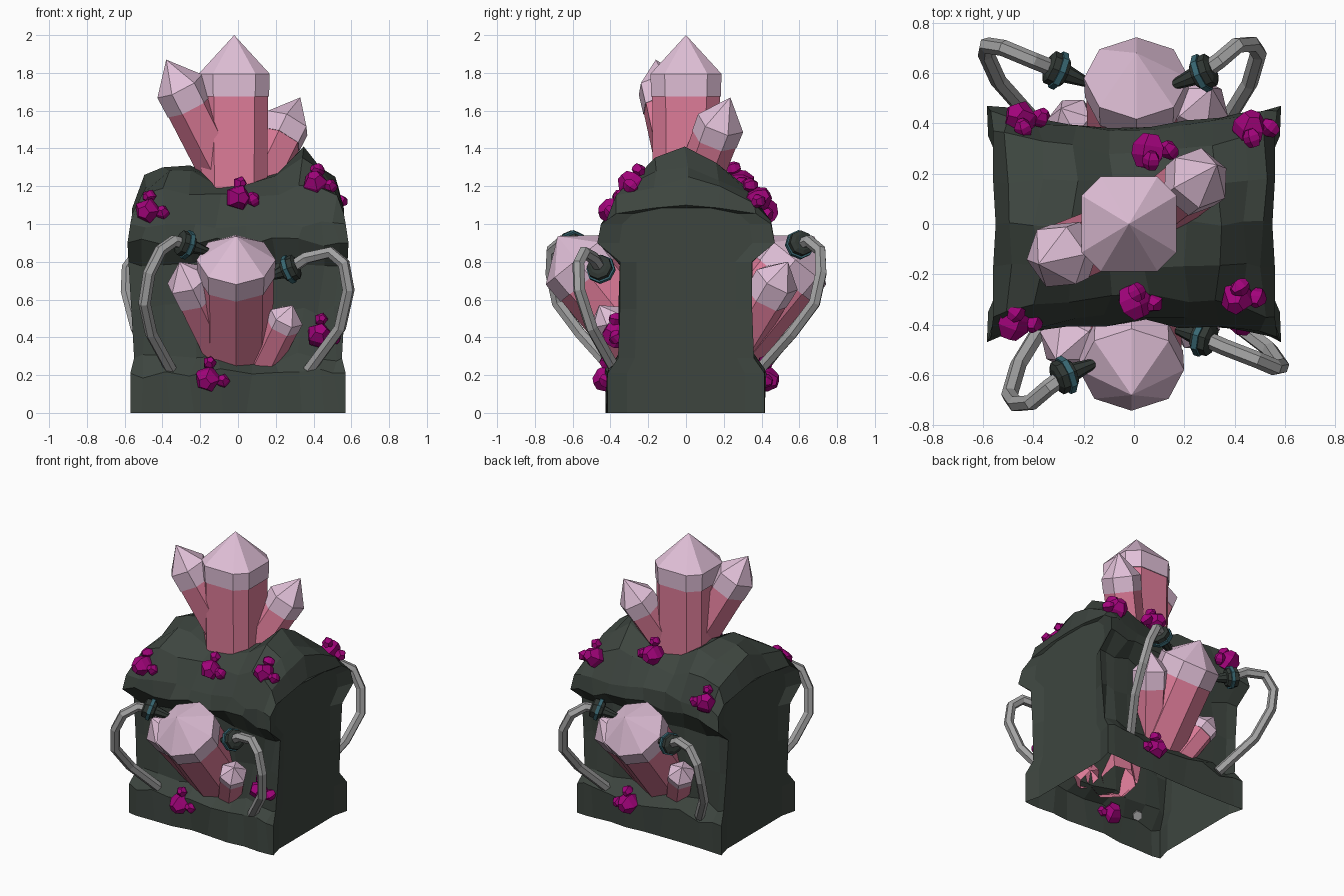
import bpy, bmesh, math, random
from mathutils import Vector, Matrix

if "Cube" in bpy.data.objects:
    bpy.data.objects.remove(bpy.data.objects["Cube"])

random.seed(4)


def material(name, r, g, b):
    m = bpy.data.materials.new(name)
    lin = [(c / 255 / 12.92) if c < 11 else ((c / 255 + 0.055) / 1.055) ** 2.4 for c in (r, g, b)]
    m.diffuse_color = (*lin, 1)
    m.use_nodes = True
    m.node_tree.nodes["Principled BSDF"].inputs["Base Color"].default_value = m.diffuse_color
    return m


ROCK = material("dark green rock", 61, 69, 63)
PINK = material("crystal pink", 222, 124, 153)
PALE = material("crystal pale tip", 225, 192, 216)
MAGENTA = material("magenta shard", 162, 3, 123)
GREY = material("hose grey", 163, 163, 163)
DARK = material("connector dark", 49, 56, 52)
TEAL = material("connector teal", 56, 103, 114)


def finish(bm, name, mats):
    bmesh.ops.recalc_face_normals(bm, faces=bm.faces)
    me = bpy.data.meshes.new(name)
    bm.to_mesh(me)
    bm.free()
    for m in mats:
        me.materials.append(m)
    ob = bpy.data.objects.new(name, me)
    bpy.context.collection.objects.link(ob)
    return ob


def add_loft(bm, origin, axis, rings, angles, seg_mats, base_cap=True):
    """Stack of (radius, distance) rings along an axis; radius 0 makes a point."""
    rot = Matrix() if axis.normalized().z > 0.999 else axis.to_track_quat('Z', 'Y').to_matrix().to_4x4()
    place = Matrix.Translation(origin) @ rot
    loops = []
    for r, d in rings:
        pts = [(0, 0)] if r == 0 else [(r * math.cos(a), r * math.sin(a)) for a in angles]
        loops.append([bm.verts.new(place @ Vector((x, y, d))) for x, y in pts])
    n = len(angles)
    for a, b, mi in zip(loops, loops[1:], seg_mats):
        for i in range(n):
            j = (i + 1) % n
            vs = [a[i], a[j], b[0]] if len(b) == 1 else [a[i], a[j], b[j], b[i]]
            bm.faces.new(vs).material_index = mi
    if base_cap:
        bm.faces.new(loops[0]).material_index = seg_mats[0]
    if len(loops[-1]) > 1:
        bm.faces.new(loops[-1]).material_index = seg_mats[-1]


# rock shell: cross-sections placed along x, open underneath
columns = [(-0.57, 1.10), (-0.50, 1.26), (-0.38, 1.30), (-0.24, 1.31), (-0.10, 1.25), (0.06, 1.24),
           (0.20, 1.27), (0.33, 1.41), (0.44, 1.30), (0.52, 1.25), (0.57, 1.10)]
end_x = [0.57, 0.57, 0.55, 0.565, 0.58, 0.585, 0.57, 0.56, 0.56, 0.55]


def rock_half(x, crest):
    t = (abs(x) / 0.57) ** 2
    over, wall, top = 0.39 + 0.08 * t, 0.32 + 0.03 * t, crest - 1.0
    return [(0.415, 0), (0.415, 0.21), (wall + 0.01, 0.29), (wall, 0.55), (wall, 0.8), (over, 0.90),
            (over - 0.02, 1.0), (over - 0.10, 1.0 + top * 0.55), (0.17, 1.0 + top * 0.85), (0, crest)]


bm = bmesh.new()
grid = []
for k, (x, crest) in enumerate(columns):
    end = k in (0, len(columns) - 1)
    half = rock_half(x, crest)
    full = [(i, -y, z) for i, (y, z) in enumerate(half)]
    full += [(i, half[i][0], half[i][1]) for i in range(len(half) - 2, -1, -1)]
    col = []
    for i, y, z in full:
        px = math.copysign(end_x[i], x) if end else x + random.uniform(-0.02, 0.02)
        jy = 0 if end else random.uniform(-0.015, 0.015)
        jz = 0 if end or i in (0, 9) else random.uniform(-0.03, 0.03)
        col.append(bm.verts.new((px, y + jy, z + jz)))
    grid.append(col)
for a, b in zip(grid, grid[1:]):
    for i in range(len(a) - 1):
        bm.faces.new((a[i], a[i + 1], b[i + 1], b[i]))
# end walls, slightly sunken between the corners
for col in (grid[0], grid[-1]):
    s = math.copysign(1, col[0].co.x)
    rows = []
    for i in range(9):
        f, b = col[i], col[18 - i]
        m = [bm.verts.new((s * 0.543, f.co.y * q, f.co.z)) for q in (0.75, -0.75)]
        rows.append([f, *m, b])
    for p, q in zip(rows, rows[1:]):
        for i in range(3):
            bm.faces.new((p[i], p[i + 1], q[i + 1], q[i]))
    bm.faces.new((*rows[-1], col[9]))
finish(bm, "rock_body", [ROCK])

OCT = [math.radians(q * 90 + s) for q in range(4) for s in (-31, 31)]
ROUND = [math.radians(45 * i) for i in range(8)]
HEX = [math.radians(60 * i + 15) for i in range(6)]


def crystal(name, base, tip, r, band, point, angles):
    base, tip = Vector(base), Vector(tip)
    h = (tip - base).length
    rings = [(r * 0.95, 0), (r * 0.98, h - point - band), (r * 1.01, h - point - band),
             (r * 1.03, h - point), (0, h)]
    bm = bmesh.new()
    add_loft(bm, base, tip - base, rings, angles, [0, 1, 1, 1], base_cap=False)
    finish(bm, name, [PINK, PALE])


# crystals on top
crystal("top_crystal_main", (-0.02, 0, 1.0), (-0.02, 0, 2.0), 0.213, 0.12, 0.205, OCT)
crystal("top_crystal_left", (-0.04, -0.02, 1.2), (-0.38, -0.16, 1.87), 0.13, 0.12, 0.16, HEX)
crystal("top_crystal_right", (0.08, 0.04, 1.16), (0.33, 0.235, 1.67), 0.125, 0.10, 0.16, HEX)

# crystals bursting from front and back (back is the front turned half way)
for side, s in (("front", 1), ("back", -1)):
    def P(x, y, z):
        return (x * s, y * s, z)
    crystal(side + "_crystal_main", P(-0.01, -0.20, 0.34), P(-0.01, -0.68, 0.935), 0.203, 0.12, 0.16, ROUND)
    crystal(side + "_crystal_large", P(-0.08, -0.25, 0.32), P(-0.31, -0.54, 0.80), 0.12, 0.12, 0.12, HEX)
    crystal(side + "_crystal_small", P(0.14, -0.28, 0.27), P(0.29, -0.46, 0.57), 0.09, 0.06, 0.08, HEX)

# hoses: spike tip, collar, then hose path
left = [(-0.15, -0.55, 0.85), (-0.27, -0.60, 0.89), (-0.34, -0.65, 0.91), (-0.41, -0.71, 0.86),
        (-0.47, -0.715, 0.74), (-0.495, -0.68, 0.58), (-0.46, -0.56, 0.42), (-0.35, -0.38, 0.22)]
right = [(0.17, -0.42, 0.72), (0.27, -0.45, 0.76), (0.36, -0.49, 0.82), (0.49, -0.54, 0.85),
         (0.56, -0.57, 0.79), (0.585, -0.565, 0.65), (0.54, -0.50, 0.45), (0.37, -0.37, 0.22)]
back_left = [(-0.18, 0.56, 0.77), (-0.30, 0.61, 0.80), (-0.40, 0.65, 0.86), (-0.52, 0.70, 0.86),
             (-0.585, 0.71, 0.77), (-0.59, 0.68, 0.64), (-0.54, 0.57, 0.45), (-0.38, 0.39, 0.22)]
hoses = {"front_left": left, "front_right": right, "back_left": back_left,
         "back_right": [(-x, -y, z) for x, y, z in left]}
for name, pts in hoses.items():
    cu = bpy.data.curves.new(name + "_hose", 'CURVE')
    cu.dimensions = '3D'
    cu.bevel_depth, cu.bevel_resolution, cu.use_fill_caps = 0.033, 1, True
    sp = cu.splines.new('POLY')
    sp.use_smooth = False
    sp.points.add(len(pts) - 2)
    for p, c in zip(sp.points, pts[1:]):
        p.co = (*c, 1)
    cu.materials.append(GREY)
    ob = bpy.data.objects.new(name + "_hose", cu)
    bpy.context.collection.objects.link(ob)
    bpy.ops.object.select_all(action='DESELECT')
    ob.select_set(True)
    bpy.context.view_layer.objects.active = ob
    bpy.ops.object.convert(target='MESH')
    tip, collar = Vector(pts[0]), Vector(pts[1])
    L = (tip - collar).length
    rings = [(0.045, -0.05), (0.068, -0.04), (0.068, -0.012), (0.078, -0.012), (0.078, 0.012),
             (0.066, 0.012), (0.055, 0.03), (0.037, 0.033), (0.018, L)]
    bm = bmesh.new()
    add_loft(bm, collar, tip - collar, rings, ROUND, [0, 0, 1, 1, 1, 0, 0, 0])
    finish(bm, name + "_connector", [DARK, TEAL])

# magenta shard clusters: one large and three small faceted lumps
spots = [(-0.48, -0.39, 1.07), (0.00, -0.31, 1.14), (0.41, -0.29, 1.21), (0.43, -0.37, 0.41),
         (-0.16, -0.42, 0.18), (-0.45, 0.42, 1.06), (0.06, 0.29, 1.22), (0.46, 0.38, 1.13),
         (0.16, 0.42, 0.18)]
LUMP = [math.radians(72 * i) for i in range(5)]
for n, spot in enumerate(spots):
    bm = bmesh.new()
    out = Vector((0, math.copysign(1, spot[1]), 0.5 if spot[2] > 1 else 0)).normalized()
    up = Vector((0, -out.z * math.copysign(1, out.y), abs(out.y)))
    for r, a, b in ((0.068, 0, 0), (0.037, 0.08, -0.01), (0.036, 0.01, 0.085)):
        c = Vector(spot) + Vector((a, 0, 0)) + up * b
        tilt = out + Vector([random.uniform(-0.6, 0.6) for _ in range(3)])
        rings = [(r * 0.6, -r), (r, -r * 0.3), (r, r * 0.3), (r * 0.5, r)]
        add_loft(bm, c, tilt, rings, LUMP, [0, 0, 0])
    finish(bm, "shard_cluster_%d" % (n + 1), [MAGENTA])
